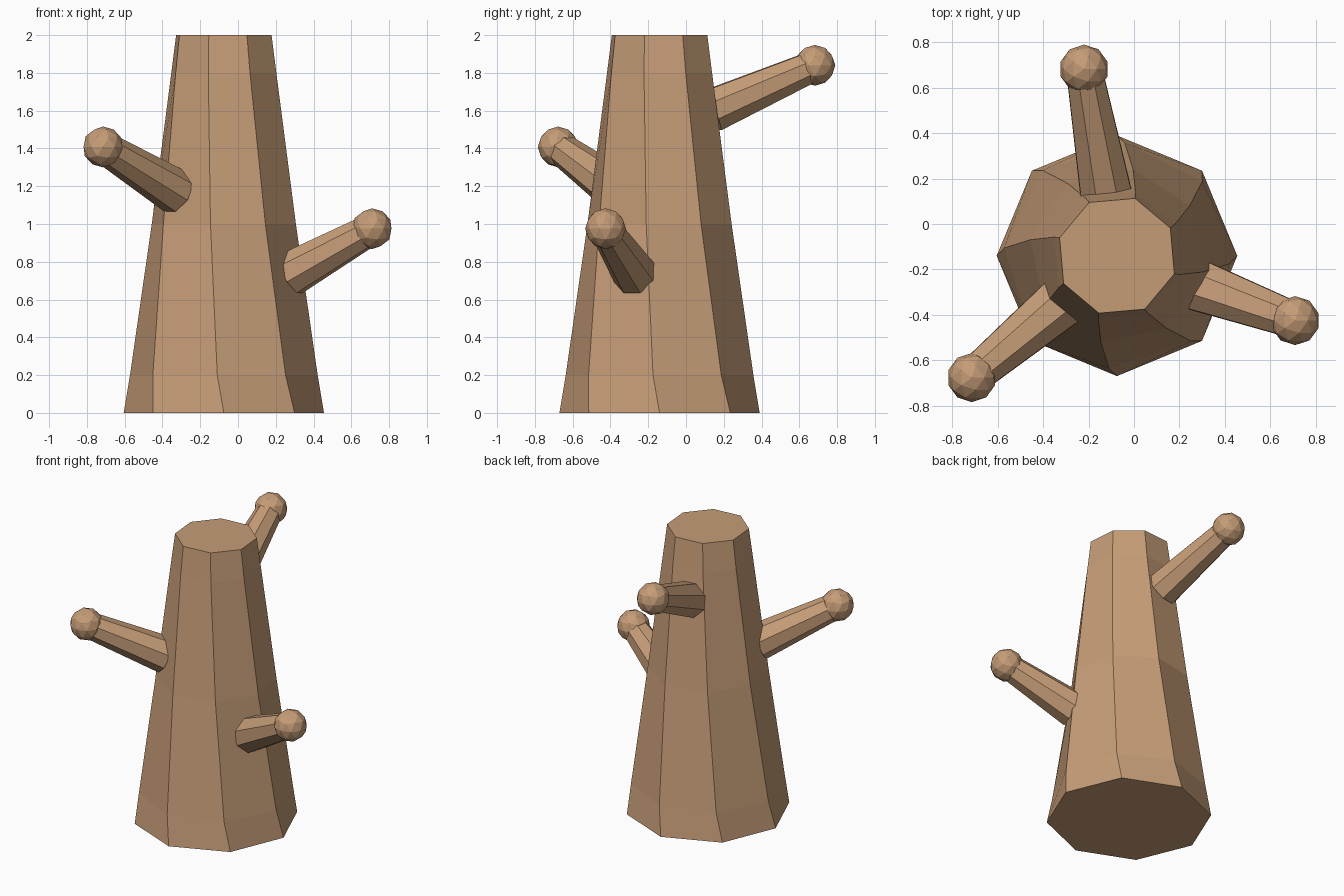
import bpy, bmesh
from math import radians, cos, sin, pi
from mathutils import Vector

if "Cube" in bpy.data.objects:
    bpy.data.objects.remove(bpy.data.objects["Cube"])

wood = bpy.data.materials.new("tan wood")
wood.diffuse_color = (0.56, 0.335, 0.185, 1)
wood.use_nodes = True
wood.node_tree.nodes["Principled BSDF"].inputs["Base Color"].default_value = wood.diffuse_color

CENTRE = Vector((-0.075, -0.14, 0))
SIDES = 8


def finish(bm, name):
    bmesh.ops.recalc_face_normals(bm, faces=bm.faces)
    me = bpy.data.meshes.new(name)
    bm.to_mesh(me)
    bm.free()
    me.materials.append(wood)
    ob = bpy.data.objects.new(name, me)
    bpy.context.collection.objects.link(ob)


def loft(name, rings):
    """Capped octagonal tube; each ring is (centre, side axis, up axis, radius, turn)."""
    bm = bmesh.new()
    loops = []
    for c, u, v, r, turn in rings:
        angles = [2 * pi * i / SIDES + radians(turn) for i in range(SIDES)]
        loops.append([bm.verts.new(c + u * r * cos(a) + v * r * sin(a)) for a in angles])
    for a, b in zip(loops, loops[1:]):
        for i in range(SIDES):
            j = (i + 1) % SIDES
            bm.faces.new((a[i], a[j], b[j], b[i]))
    bm.faces.new(loops[0][::-1])
    bm.faces.new(loops[-1])
    finish(bm, name)


# Tapered, slightly twisted trunk: height, radius, twist
X, Y, Z = Vector((1, 0, 0)), Vector((0, 1, 0)), Vector((0, 0, 1))
profile = [(0, 0.53, 0), (0.2, 0.498, -4), (1.0, 0.388, -10.5),
           (1.8, 0.29, -16.5), (2.0, 0.265, -17.5)]
loft("trunk", [(CENTRE + Z * z, X, Y, r, t) for z, r, t in profile])

# Three branches spiralling up, each with a round knob at its tip
for k, (azimuth, base_dist, base_z) in enumerate(
        [(-20, 0.375, 0.735), (220, 0.325, 1.168), (100, 0.28, 1.60)], 1):
    out = Vector((cos(radians(azimuth)), sin(radians(azimuth)), 0))
    base = CENTRE + out * base_dist + Z * base_z
    tip = CENTRE + out * 0.835 + Z * (base_z + 0.24)
    axis = (tip - base).normalized()
    side = Z.cross(out)
    up = axis.cross(side)
    loft(f"branch_{k}", [(base, side, up, 0.122, 22.5), (tip, side, up, 0.085, 22.5)])

    bm = bmesh.new()
    bmesh.ops.create_icosphere(bm, subdivisions=2, radius=0.108)
    bmesh.ops.translate(bm, verts=bm.verts, vec=tip)
    finish(bm, f"knob_{k}")
